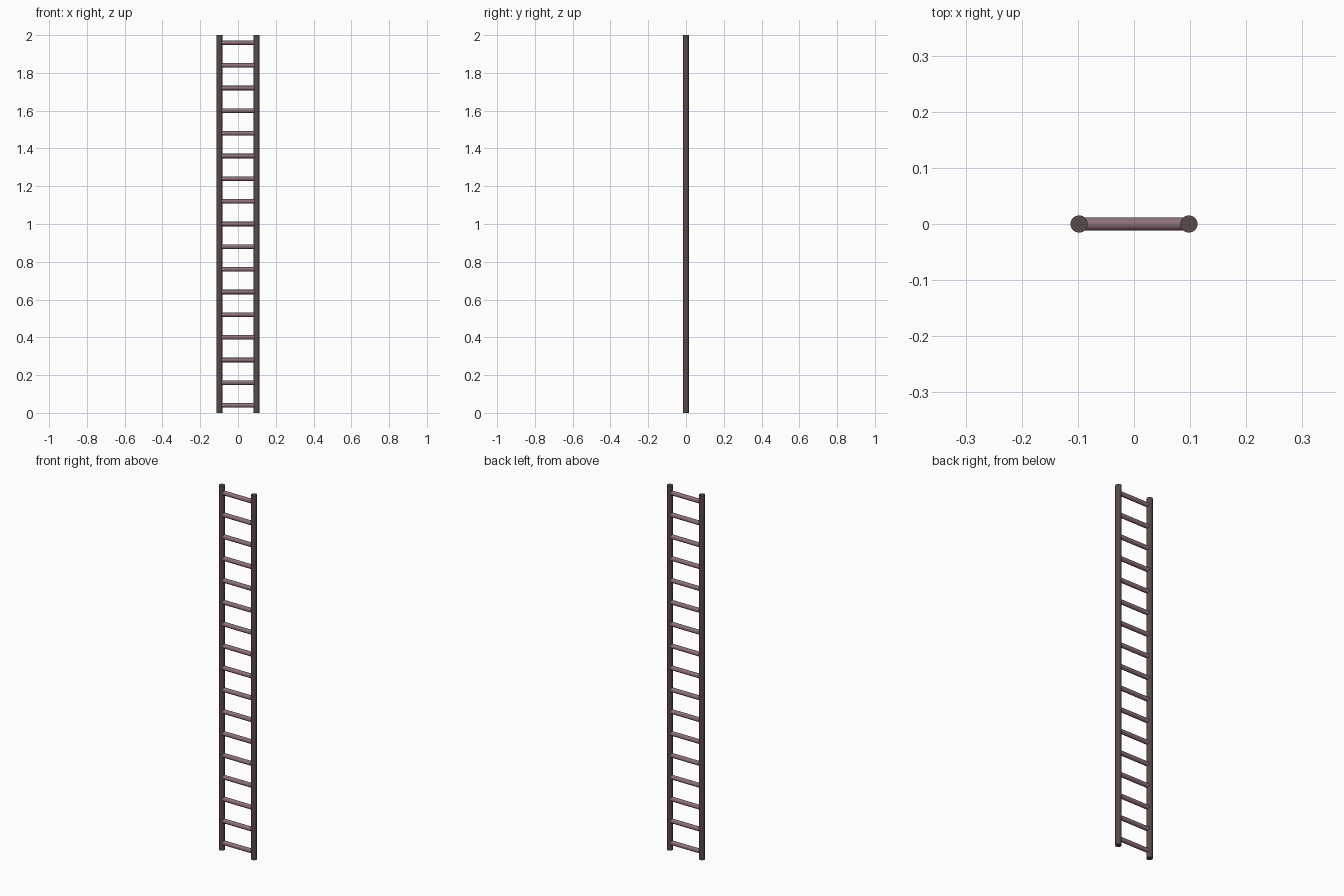
import bpy, math

if "Cube" in bpy.data.objects:
    bpy.data.objects.remove(bpy.data.objects["Cube"])

RAIL_X, RAIL_R, HEIGHT = 0.098, 0.0155, 2.0
RUNG_R, RUNGS, FIRST_Z, STEP = 0.012, 17, 0.04, 0.12


def material(name, color):
    mat = bpy.data.materials.new(name)
    mat.diffuse_color = color
    mat.use_nodes = True
    mat.node_tree.nodes["Principled BSDF"].inputs["Base Color"].default_value = mat.diffuse_color
    return mat


def rod(name, radius, length, location, rotation, mat):
    bpy.ops.mesh.primitive_cylinder_add(vertices=16, radius=radius, depth=length,
                                        location=location, rotation=rotation)
    obj = bpy.context.object
    obj.name = name
    obj.data.materials.append(mat)
    bpy.ops.object.shade_smooth_by_angle(angle=math.radians(40))
    return obj


rail_mat = material("dark_wood", (0.095, 0.07, 0.065, 1))
rung_mat = material("mauve_wood", (0.27, 0.16, 0.19, 1))

# Two upright side rails
for side, sign in (("left", -1), ("right", 1)):
    rod(f"{side}_rail", RAIL_R, HEIGHT, (sign * RAIL_X, 0, HEIGHT / 2), (0, 0, 0), rail_mat)

# Evenly spaced rungs, ends buried in the rails
for i in range(RUNGS):
    rod(f"rung_{i + 1}", RUNG_R, 2 * RAIL_X, (0, 0, FIRST_Z + i * STEP),
        (0, math.pi / 2, 0), rung_mat)
